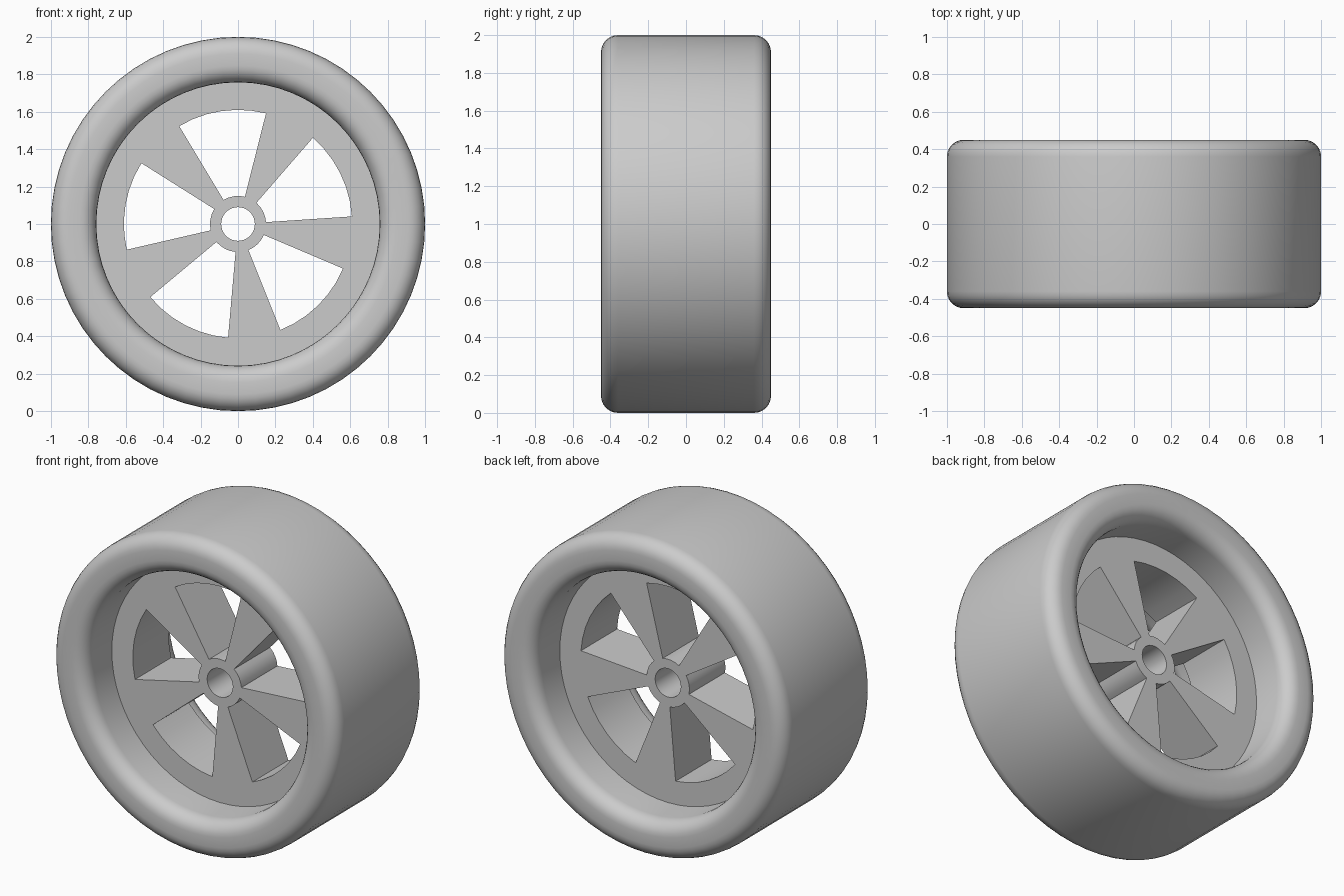
import bpy, bmesh
from math import sin, cos, pi, radians
from mathutils import Vector

cube = bpy.data.objects.get("Cube")
if cube:
    bpy.data.objects.remove(cube, do_unlink=True)

# Single flat colour
grey = bpy.data.materials.new("plain_grey")
grey.use_nodes = True
color = (0.6, 0.6, 0.6, 1)
grey.diffuse_color = color
grey.node_tree.nodes["Principled BSDF"].inputs["Base Color"].default_value = color

RADIUS, BORE, HALF_WIDTH, FILLET = 1.0, 0.757, 0.45, 0.09
DISC_HALF = 0.18
CENTRE = Vector((0, 0, 1))


def finish(name, mesh):
    """Link a mesh as a named part, coloured and smoothed by angle."""
    obj = bpy.data.objects.new(name, mesh)
    bpy.context.collection.objects.link(obj)
    mesh.materials.clear()
    mesh.materials.append(grey)
    bpy.ops.object.select_all(action='DESELECT')
    obj.select_set(True)
    bpy.context.view_layer.objects.active = obj
    bpy.ops.object.shade_smooth_by_angle(angle=radians(30))
    return obj


def arc(radius, start, end, steps):
    """Points along an arc, angles in degrees."""
    angles = [radians(start + (end - start) * i / steps) for i in range(steps + 1)]
    return [(radius * cos(a), radius * sin(a)) for a in angles]


# Tyre: rounded rectangular section spun round the axle
bm = bmesh.new()
section = []
corners = [(RADIUS - FILLET, HALF_WIDTH - FILLET, 0),
           (BORE + FILLET, HALF_WIDTH - FILLET, 90),
           (BORE + FILLET, FILLET - HALF_WIDTH, 180),
           (RADIUS - FILLET, FILLET - HALF_WIDTH, 270)]
for r, y, start in corners:
    for dr, dy in arc(FILLET, start, start + 90, 6):
        section.append(bm.verts.new((r + dr, y + dy, 1)))
edges = [bm.edges.new((v, section[i - 1])) for i, v in enumerate(section)]
bmesh.ops.spin(bm, geom=section + edges, cent=CENTRE, axis=(0, 1, 0),
               angle=2 * pi, steps=64, use_merge=True)
bmesh.ops.remove_doubles(bm, verts=bm.verts, dist=0.0005)
bmesh.ops.recalc_face_normals(bm, faces=bm.faces)
tyre_mesh = bpy.data.meshes.new("tyre")
bm.to_mesh(tyre_mesh)
bm.free()
finish("tyre", tyre_mesh)

# Wheel disc outline: rim circle, axle bore and five wedge slots
curve = bpy.data.curves.new("disc_outline", 'CURVE')
curve.dimensions = '2D'
curve.fill_mode = 'BOTH'
curve.extrude = DISC_HALF
outlines = [arc(BORE + 0.004, 0, 360, 64)[:-1], arc(0.09, 0, 360, 32)[:-1]]
for i in range(5):
    middle = 26.4 + 72 * i
    outlines.append(arc(0.61, middle - 22.6, middle + 22.6, 6)
                    + arc(0.15, middle + 22.6, middle - 22.6, 4))
for points in outlines:
    spline = curve.splines.new('POLY')
    spline.points.add(len(points) - 1)
    for p, (x, y) in zip(spline.points, points):
        p.co = (x, y, 0, 1)
    spline.use_cyclic_u = True

# Spoked disc: extruded outline stood upright
helper = bpy.data.objects.new("disc_outline", curve)
bpy.context.collection.objects.link(helper)
depsgraph = bpy.context.evaluated_depsgraph_get()
disc_mesh = bpy.data.meshes.new_from_object(helper.evaluated_get(depsgraph))
bpy.data.objects.remove(helper, do_unlink=True)
bm = bmesh.new()
bm.from_mesh(disc_mesh)
bmesh.ops.remove_doubles(bm, verts=bm.verts, dist=0.0005)
bmesh.ops.recalc_face_normals(bm, faces=bm.faces)
bm.to_mesh(disc_mesh)
bm.free()
disc = finish("spoked_disc", disc_mesh)
disc.rotation_euler.x = pi / 2
disc.location = CENTRE
